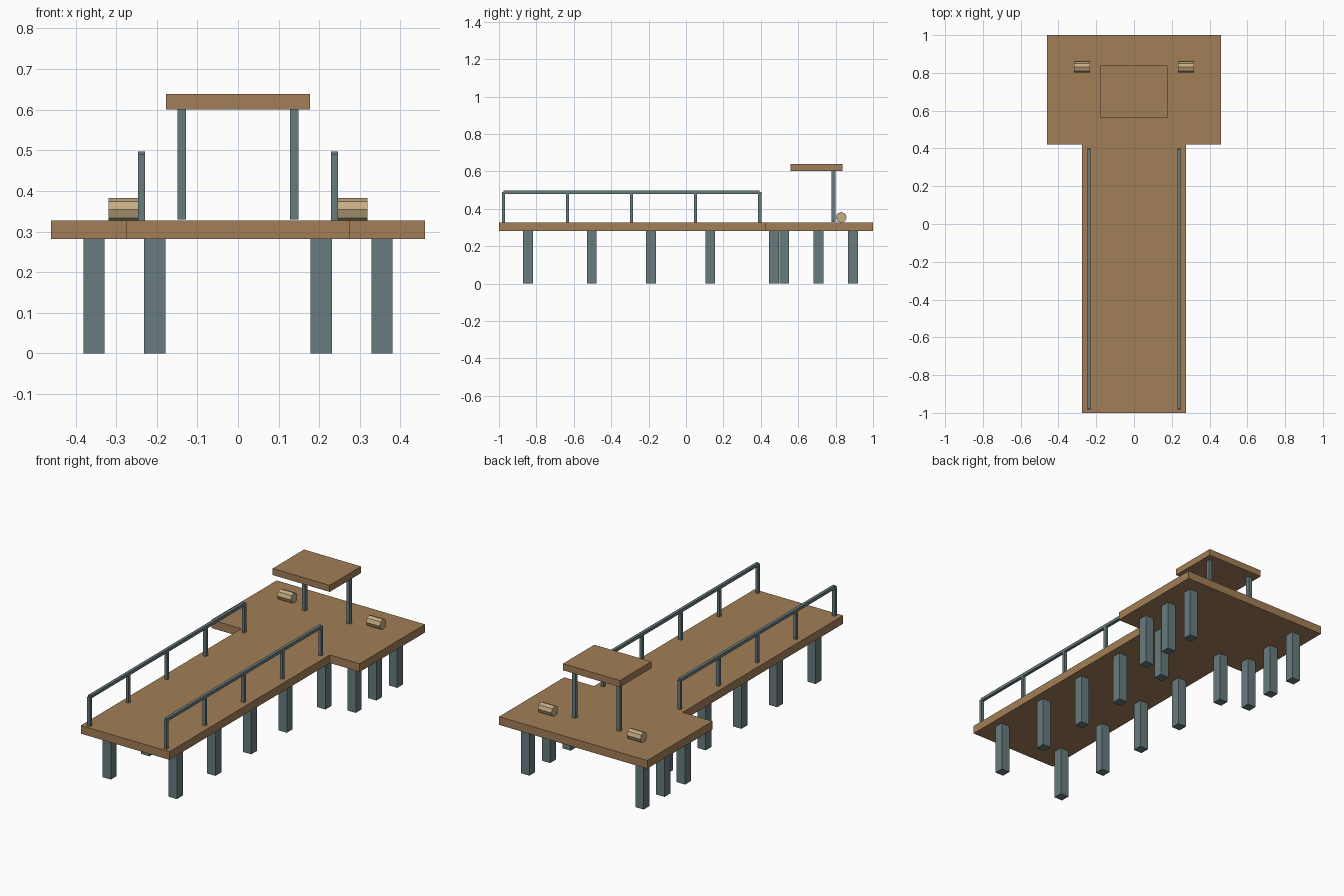
import bpy, bmesh, math
from mathutils import Matrix

if "Cube" in bpy.data.objects:
    bpy.data.objects.remove(bpy.data.objects["Cube"])


def material(name, color):
    m = bpy.data.materials.new(name)
    m.diffuse_color = (*color, 1)
    m.use_nodes = True
    m.node_tree.nodes["Principled BSDF"].inputs["Base Color"].default_value = m.diffuse_color
    return m


wood = material("wood", (0.36, 0.21, 0.095))
steel = material("steel", (0.14, 0.20, 0.21))
log = material("pale_wood", (0.56, 0.42, 0.23))


def finish(name, bm, mat):
    bmesh.ops.recalc_face_normals(bm, faces=bm.faces)
    mesh = bpy.data.meshes.new(name)
    bm.to_mesh(mesh)
    bm.free()
    mesh.materials.append(mat)
    obj = bpy.data.objects.new(name, mesh)
    bpy.context.collection.objects.link(obj)
    return obj


def box(name, x, y, z, mat):
    """Box from (min, max) pairs."""
    bm = bmesh.new()
    centre = [(a + b) / 2 for a, b in (x, y, z)]
    size = [b - a for a, b in (x, y, z)]
    bmesh.ops.create_cube(bm, size=1, matrix=Matrix.Translation(centre) @ Matrix.Diagonal((*size, 1)))
    return finish(name, bm, mat)


def post(name, x, y, z, width, mat):
    h = width / 2
    return box(name, (x - h, x + h), (y - h, y + h), z, mat)


DECK_BOTTOM, DECK_TOP = 0.281, 0.327

# T-shaped deck
half = [(0.275, -1.0), (0.275, 0.422), (0.46, 0.422), (0.46, 1.0)]
outline = half + [(-x, y) for x, y in reversed(half)]
bm = bmesh.new()
face = bm.faces.new([bm.verts.new((x, y, DECK_BOTTOM)) for x, y in outline])
ext = bmesh.ops.extrude_face_region(bm, geom=[face], use_keep_orig=True)
top = [g for g in ext["geom"] if isinstance(g, bmesh.types.BMVert)]
bmesh.ops.translate(bm, verts=top, vec=(0, 0, DECK_TOP - DECK_BOTTOM))
finish("deck", bm, wood)

for side, s in (("left", -1), ("right", 1)):
    # Piles under the walkway and under the head
    for i, y in enumerate((-0.845, -0.504, -0.187, 0.129, 0.471)):
        post(f"walkway_pile_{side}_{i}", s * 0.205, y, (0, DECK_BOTTOM), 0.052, steel)
    for i, y in enumerate((0.526, 0.708, 0.893)):
        post(f"head_pile_{side}_{i}", s * 0.355, y, (0, DECK_BOTTOM), 0.052, steel)

    # Railing posts and handrail
    for i in range(5):
        post(f"rail_post_{side}_{i}", s * 0.238, -0.976 + i * 0.3425, (DECK_TOP, 0.489), 0.017, steel)
    box(f"handrail_{side}", sorted((s * 0.2295, s * 0.2465)), (-0.976, 0.394), (0.480, 0.497), steel)

    # Canopy post
    post(f"canopy_post_{side}", s * 0.138, 0.788, (DECK_TOP + 0.002, 0.601), 0.021, steel)

    # Eight-sided bollard lying across the deck
    bm = bmesh.new()
    bmesh.ops.create_cone(bm, cap_ends=True, segments=8, radius1=0.029, radius2=0.029, depth=0.085,
                          matrix=Matrix.Translation((s * 0.276, 0.83, 0.354)) @ Matrix.Rotation(math.pi / 2, 4, 'Y'))
    finish(f"bollard_{side}", bm, log)

# Canopy roof
box("canopy_roof", (-0.177, 0.177), (0.56, 0.838), (0.601, 0.638), wood)
